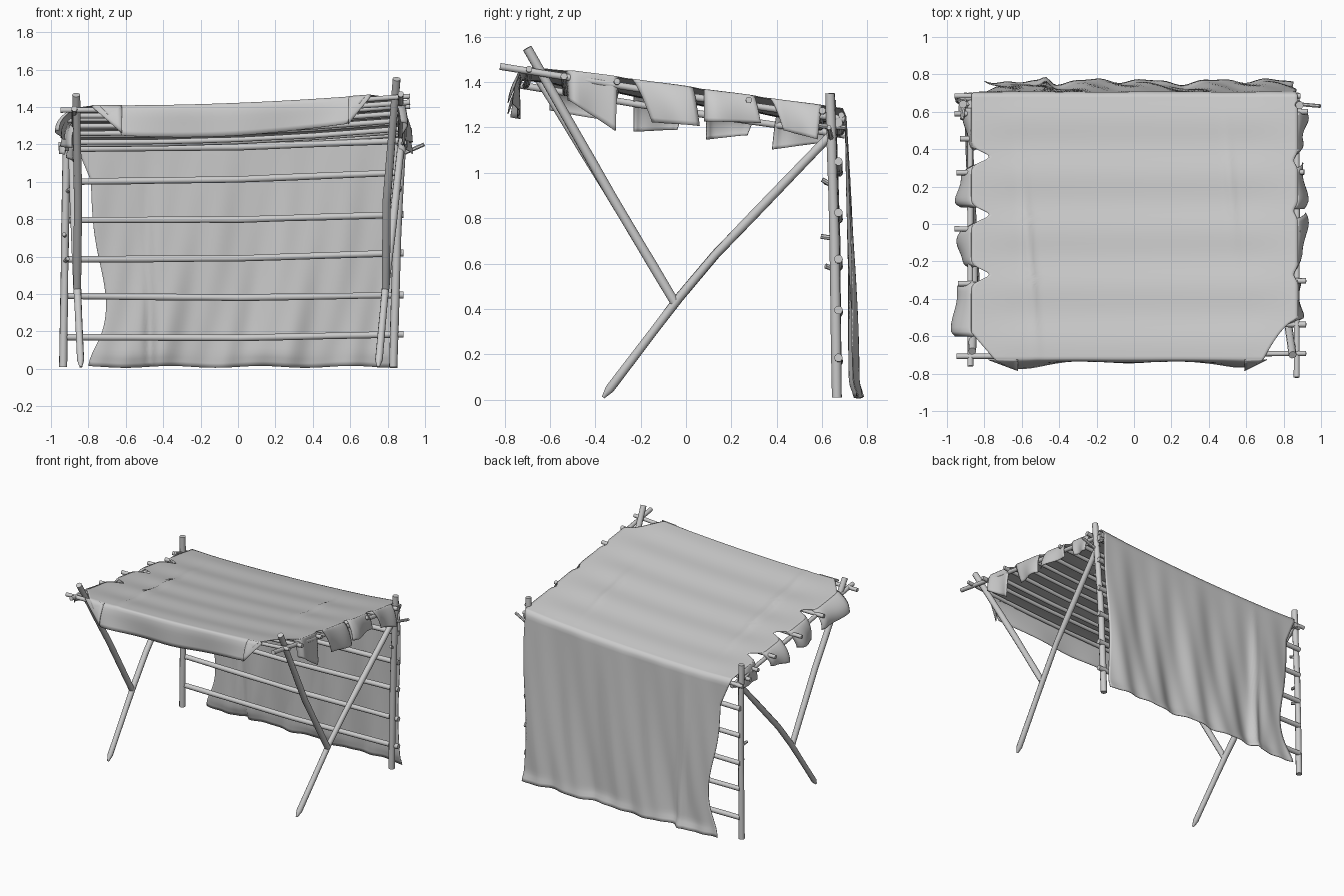
import bpy, bmesh, math, random
from mathutils import Vector

random.seed(4)
if "Cube" in bpy.data.objects:
    bpy.data.objects.remove(bpy.data.objects["Cube"])

GREY = (0.6, 0.6, 0.6, 1)
mat = bpy.data.materials.new("plain grey")
mat.use_nodes = True
mat.diffuse_color = GREY
mat.node_tree.nodes["Principled BSDF"].inputs["Base Color"].default_value = GREY


def finish(name, bm, angle=40):
    bmesh.ops.recalc_face_normals(bm, faces=bm.faces)
    me = bpy.data.meshes.new(name)
    bm.to_mesh(me)
    bm.free()
    me.materials.append(mat)
    ob = bpy.data.objects.new(name, me)
    bpy.context.collection.objects.link(ob)
    bpy.ops.object.select_all(action='DESELECT')
    ob.select_set(True)
    bpy.context.view_layer.objects.active = ob
    bpy.ops.object.shade_smooth_by_angle(angle=math.radians(angle))
    return ob


def pole(name, pts, r, tip=1.0, sides=10):
    """Slightly uneven round pole through pts; tip scales the first ring."""
    pts = [Vector(p) for p in pts]
    path = []
    for a, b in zip(pts, pts[1:]):
        n = max(1, round((b - a).length / 0.2))
        path += [a.lerp(b, i / n) for i in range(n)]
    path.append(pts[-1])
    if tip < 1:
        path.insert(1, path[0].lerp(path[1], 0.25))
    bm, rings = bmesh.new(), []
    for i, p in enumerate(path):
        d = path[min(i + 1, len(path) - 1)] - path[max(i - 1, 0)]
        rot = d.to_track_quat('Z', 'Y')
        rr = r * (tip if i == 0 else random.uniform(0.93, 1.07))
        rings.append([bm.verts.new(p + rot @ Vector((rr * math.cos(t), rr * math.sin(t), 0)))
                      for t in (2 * math.pi * k / sides for k in range(sides))])
    for a, b in zip(rings, rings[1:]):
        for k in range(sides):
            bm.faces.new((a[k], a[k - 1], b[k - 1], b[k]))
    bm.faces.new(rings[0])
    bm.faces.new(rings[-1])
    return finish(name, bm)


def sheet(name, rows):
    """Thin cloth from rows of points."""
    bm = bmesh.new()
    vs = [[bm.verts.new(p) for p in row] for row in rows]
    for a, b in zip(vs, vs[1:]):
        for i in range(len(a) - 1):
            bm.faces.new((a[i], a[i + 1], b[i + 1], b[i]))
    ob = finish(name, bm, 70)
    mod = ob.modifiers.new("thickness", 'SOLIDIFY')
    mod.thickness = 0.004
    mod.offset = 0
    return ob


def bump(x, c, w):
    return math.exp(-((x - c) / w) ** 2)


def roof_z(x, y):
    return 1.345 + 0.04 * x - 0.14 * y - 0.022 * (1 - min(1, (x / 0.88) ** 2))


# Back posts
pole("back_right_post", [(-0.935, 0.665, 0.01), (-0.925, 0.66, 0.7), (-0.915, 0.64, 1.32)], 0.022)
pole("back_left_post", [(0.83, 0.665, 0.01), (0.85, 0.655, 0.7), (0.885, 0.635, 1.35)], 0.022)

# Slanted legs with sharpened feet, and the struts that branch from them
for side, foot, mid, top, strut_top in (
        ("right", -0.84, -0.86, -0.89, (-0.865, -0.68, 1.465)),
        ("left", 0.75, 0.79, 0.87, (0.848, -0.70, 1.55))):
    pole(side + "_slanted_leg", [(foot, -0.365, 0.01), (mid, -0.03, 0.45), (mid + (top - mid) * 0.3, 0.13, 0.64),
                                 (top, 0.65, 1.18)], 0.02, tip=0.35)
    pole(side + "_front_strut", [(mid, -0.05, 0.43), (mid + 0.005, -0.33, 0.90), strut_top], 0.021)

# Sloping side rails under the roof
for side, x, y0 in (("right", -0.875, -0.76), ("left", 0.87, -0.82)):
    pole(side + "_side_rail", [(x, y, roof_z(x, y) - d) for y, d in ((y0, 0.025), (-0.1, 0.04), (0.70, 0.045))], 0.016)

# Roof cross poles: the long ones carry the cloth, the thin ones lie lower
for i, (y, x0, x1, d) in enumerate([(-0.70, -0.95, 0.92, 0.022), (-0.54, -0.86, 0.92, 0.032),
                                    (-0.42, -0.88, 0.86, 0.034), (-0.31, -0.94, 0.92, 0.022),
                                    (-0.16, -0.88, 0.86, 0.034), (-0.03, -0.96, 0.89, 0.022),
                                    (0.12, -0.88, 0.86, 0.034), (0.27, -0.95, 0.91, 0.022),
                                    (0.45, -0.93, 0.88, 0.034), (0.60, -0.96, 0.93, 0.024)]):
    pole("roof_pole_%d" % (i + 1), [(x, y + 0.01 * math.sin(i * 2 + x), roof_z(x, y) - d)
                                    for x in (x0, -0.4, 0, 0.4, x1)], 0.0145)

# Back rungs across the posts
for i, (zl, zr) in enumerate([(0.17, 0.185), (0.39, 0.395), (0.585, 0.62), (0.795, 0.825), (1.0, 1.05), (1.175, 1.22)]):
    pole("back_rung_%d" % (i + 1), [(-0.93, 0.674, zl), (0, 0.672, (zl + zr) / 2 - 0.012), (0.885, 0.672, zr)], 0.018)
pole("back_beam", [(x, 0.685, roof_z(x, 0.685) - 0.03) for x in (-0.96, -0.4, 0, 0.4, 0.89)], 0.014)

# Twig stubs
for i, (a, b) in enumerate([((0.86, 0.655, 0.94), (0.865, 0.60, 0.97)), ((-0.925, 0.66, 0.71), (-0.93, 0.595, 0.72)),
                            ((-0.93, 0.665, 0.57), (-0.91, 0.615, 0.59)), ((-0.92, 0.66, 0.94), (-0.90, 0.61, 0.96)),
                            ((0.88, 0.64, 1.15), (0.995, 0.63, 1.20)), ((0.86, 0.70, 1.20), (0.90, 0.56, 1.21)),
                            ((-0.90, 0.70, 1.17), (-0.92, 0.56, 1.22))]):
    pole("twig_%d" % (i + 1), [a, b], 0.011, sides=7)

# Cloth: one sheet running front overhang, roof, back drape
COLS = 90


def roof_edges(y):
    left = -0.87 + sum(0.095 * bump(y, c, 0.036) for c in (0.36, 0.05, -0.27))
    left += 0.12 * max(0, min(1, (-0.58 - y) / 0.14))
    right = 0.875 - sum(0.02 * bump(y, c, 0.03) for c in (0.34, 0.07, -0.27))
    right -= 0.18 * max(0, min(1, (-0.51 - y) / 0.21)) ** 0.6
    return left, right


def roof_point(x, y):
    fade = max(0, 1 - abs(x) / 0.95)
    z = roof_z(x, y) + 0.002
    z -= 0.008 * math.sin(math.pi * (y + 0.03) / 0.30) ** 2 * min(1, 3 * fade)
    z += 0.014 * bump(x, -0.59 + 0.08 * (0.2 - y), 0.022) * bump(y, -0.2, 0.4)
    z += 0.010 * bump(x, 0.50 + 0.08 * (0.4 - y), 0.022) * bump(y, 0.2, 0.25)
    return (x, y, z)


def overhang_point(u, s):
    l, r = roof_edges(-0.72)
    x = (l + 0.13 * s) * (1 - u) + (r - 0.11 * s) * u
    drop = 0.155 + 0.025 * math.sin(3 * u + 0.4)
    flare = 0.035 * bump(u, 0, 0.12) + 0.03 * bump(u, 1, 0.1)
    y = -0.722 - 0.015 * math.sin(min(1, s * 2) * math.pi / 2) - flare * s - 0.006 * s * math.sin(16 * u)
    return (x, y, roof_z(x, -0.72) + 0.002 - drop * s ** 1.3)


def drape_point(u, t):
    z_top = roof_z(1.75 * u - 0.87, 0.70) - 0.008
    l = -0.87 + 0.08 * min(1, t * 6) + 0.07 * bump(t, 0.72, 0.25) + 0.02 * t - 0.05 * bump(t, 1, 0.12)
    r = 0.86 + 0.012 * math.sin(7 * t) - 0.015 * t
    x = l + (r - l) * u
    # Broad folds that drift sideways on the way down
    w = x + 0.10 * t * t
    fold = (0.014 * math.sin(9 * w + 2 * t) + 0.011 * math.sin(19 * w - 3 * t + 1)
            + 0.005 * math.sin(37 * w + 4 * t))
    crease = 0.03 * bump(x, -0.49 + 0.02 * t, 0.03) * t - 0.012 * bump(x, -0.62, 0.06) * t
    hem = 0.022 * bump(t, 1, 0.035) * (0.6 + 0.4 * math.sin(9 * x))
    y = 0.704 + 0.045 * t + t ** 0.7 * fold + crease + hem
    z = z_top * (1 - t) + t * (0.011 + 0.005 * math.sin(13 * x))
    return (x, max(y, 0.697 + 0.01 * t), z)


us = [i / COLS for i in range(COLS + 1)]
rows = [[overhang_point(u, s / 8) for u in us] for s in range(8, 0, -1)]
for j in range(111):
    y = -0.72 + 1.41 * j / 110
    l, r = roof_edges(y)
    rows.append([roof_point(l + (r - l) * u, y) for u in us])
rows += [[drape_point(u, t / 50) for u in us] for t in range(1, 51)]
sheet("cloth_cover", rows)


# Cloth flaps hanging between the pole ends
def flap(name, side, y0, y1, drop0, drop1, shift0, shift1, out):
    n, grid = 12, []
    for i in range(n + 1):
        a, row = i / n, []
        for j in range(n + 1):
            b = j / n
            y = y0 + (y1 - y0) * b
            edge = roof_edges(y)[side > 0]
            x = edge + side * (out * math.sin(a * 1.7) + 0.018 * a * math.sin(5 * b + y0 * 9))
            z = roof_point(edge, y)[2] - (drop0 + (drop1 - drop0) * b) * a ** 1.35
            row.append((x, y + (shift0 + (shift1 - shift0) * b) * a, z))
        grid.append(row)
    sheet(name, grid)


for side, s, flaps in (
        ("left", 1, [(-0.53, -0.30, 0.13, 0.24, 0.01, -0.01, 0.02), (-0.24, 0.03, 0.19, 0.17, 0.09, 0.03, 0.04),
                     (0.08, 0.30, 0.14, 0.12, 0.0, 0.03, 0.04), (0.37, 0.60, 0.14, 0.15, 0.06, -0.02, 0.04)]),
        ("right", -1, [(-0.60, -0.31, 0.12, 0.13, 0.0, 0.0, 0.09), (-0.23, 0.01, 0.16, 0.12, 0.0, -0.05, 0.06),
                       (0.09, 0.32, 0.15, 0.10, 0.0, -0.05, 0.07), (0.40, 0.62, 0.15, 0.09, -0.02, 0.0, 0.03)])):
    for i, f in enumerate(flaps):
        flap("%s_flap_%d" % (side, i + 1), s, *f)

# Triangular folded front corners
for name, x0, x1 in (("right", -0.78, -0.62), ("left", 0.71, 0.59)):
    grid = []
    for i in range(7):
        a = i / 6
        x = x0 + (x1 - x0) * a
        z = roof_z(x, -0.72)
        grid.append([(x, -0.725 - 0.06 * a * b - 0.012 * math.sin(b * math.pi) * a, z - 0.14 * a * b - 0.01 * b)
                     for b in (k / 5 for k in range(6))])
    sheet(name + "_corner_fold", grid)
